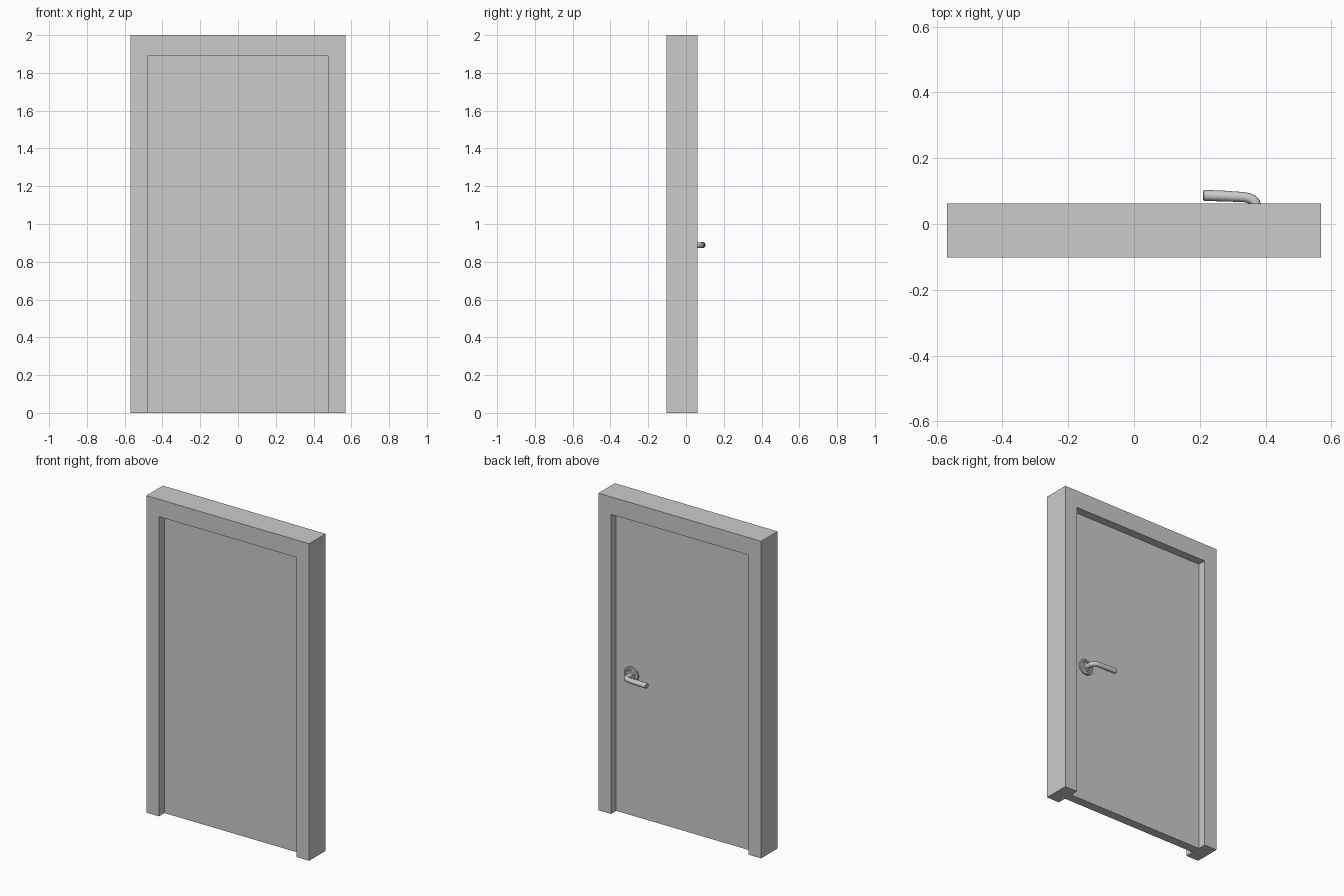
import bpy, bmesh, math
from mathutils import Vector

if "Cube" in bpy.data.objects:
    bpy.data.objects.remove(bpy.data.objects["Cube"])

W, H = 0.568, 2.0               # outer half width, height
IW, IH = 0.48, 1.89             # opening half width, height
Y0, Y1 = -0.102, 0.062          # frame front and back
D0, D1 = -0.047, 0.010          # door leaf front and back
HX, HZ = 0.372, 0.888           # handle axis


def add_mesh(name, bm):
    bmesh.ops.recalc_face_normals(bm, faces=bm.faces)
    me = bpy.data.meshes.new(name)
    bm.to_mesh(me)
    bm.free()
    ob = bpy.data.objects.new(name, me)
    bpy.context.collection.objects.link(ob)
    return ob


def extrude_profile(name, pts, y0, y1):
    bm = bmesh.new()
    face = bm.faces.new([bm.verts.new((x, y0, z)) for x, z in pts])
    out = bmesh.ops.extrude_face_region(bm, geom=[face])
    for v in out["geom"]:
        if isinstance(v, bmesh.types.BMVert):
            v.co.y = y1
    return add_mesh(name, bm)


def smooth(ob):
    bpy.ops.object.select_all(action='DESELECT')
    ob.select_set(True)
    bpy.context.view_layer.objects.active = ob
    bpy.ops.object.shade_smooth_by_angle(angle=math.radians(35))


# Frame: upside-down U swept through the wall depth
extrude_profile("door_frame", [(-W, 0), (-W, H), (W, H), (W, 0),
                               (IW, 0), (IW, IH), (-IW, IH), (-IW, 0)], Y0, Y1)

# Door leaf, recessed on both sides
extrude_profile("door_leaf", [(-IW, 0), (-IW, IH), (IW, IH), (IW, 0)], D0, D1)

# Round rose plate: turned profile (radius, height above door)
profile = [(0.050, -0.002), (0.050, 0.006), (0.047, 0.010), (0.038, 0.010),
           (0.035, 0.006), (0.028, 0.006), (0.025, 0.012), (0.0, 0.012)]
bm = bmesh.new()
vs = [bm.verts.new((HX + r, D1 + h, HZ)) for r, h in profile]
es = [bm.edges.new(p) for p in zip(vs, vs[1:])]
bmesh.ops.spin(bm, geom=vs + es, cent=(HX, D1, HZ), axis=(0, 1, 0),
               angle=math.tau, steps=40, use_merge=True)
bmesh.ops.remove_doubles(bm, verts=bm.verts, dist=1e-5)
smooth(add_mesh("handle_rose", bm))

# Lever: round bar swept out of the door, round an elbow and along it
path = [Vector((HX, D1, HZ)), Vector((HX, 0.054, HZ))]
a, c, b = path[-1], Vector((HX - 0.003, 0.079, HZ)), Vector((HX - 0.042, 0.082, HZ))
path += [a.lerp(c, t / 8).lerp(c.lerp(b, t / 8), t / 8) for t in range(1, 9)]
path += [Vector((0.27, 0.085, HZ)), Vector((0.213, 0.087, HZ)),
         Vector((0.210, 0.087, HZ))]
cu = bpy.data.curves.new("handle_lever", 'CURVE')
cu.dimensions = '3D'
cu.bevel_depth = 0.0165
cu.bevel_resolution = 5
cu.use_fill_caps = True
sp = cu.splines.new('POLY')
sp.points.add(len(path) - 1)
for p, co in zip(sp.points, path):
    p.co = (*co, 1)
    p.radius = 0.92
sp.points[-3].radius = 1.0
sp.points[-2].radius = 1.0
sp.points[-1].radius = 0.82
lever = bpy.data.objects.new("handle_lever", cu)
bpy.context.collection.objects.link(lever)
bpy.ops.object.select_all(action='DESELECT')
lever.select_set(True)
bpy.context.view_layer.objects.active = lever
bpy.ops.object.convert(target='MESH')
smooth(bpy.context.view_layer.objects.active)
